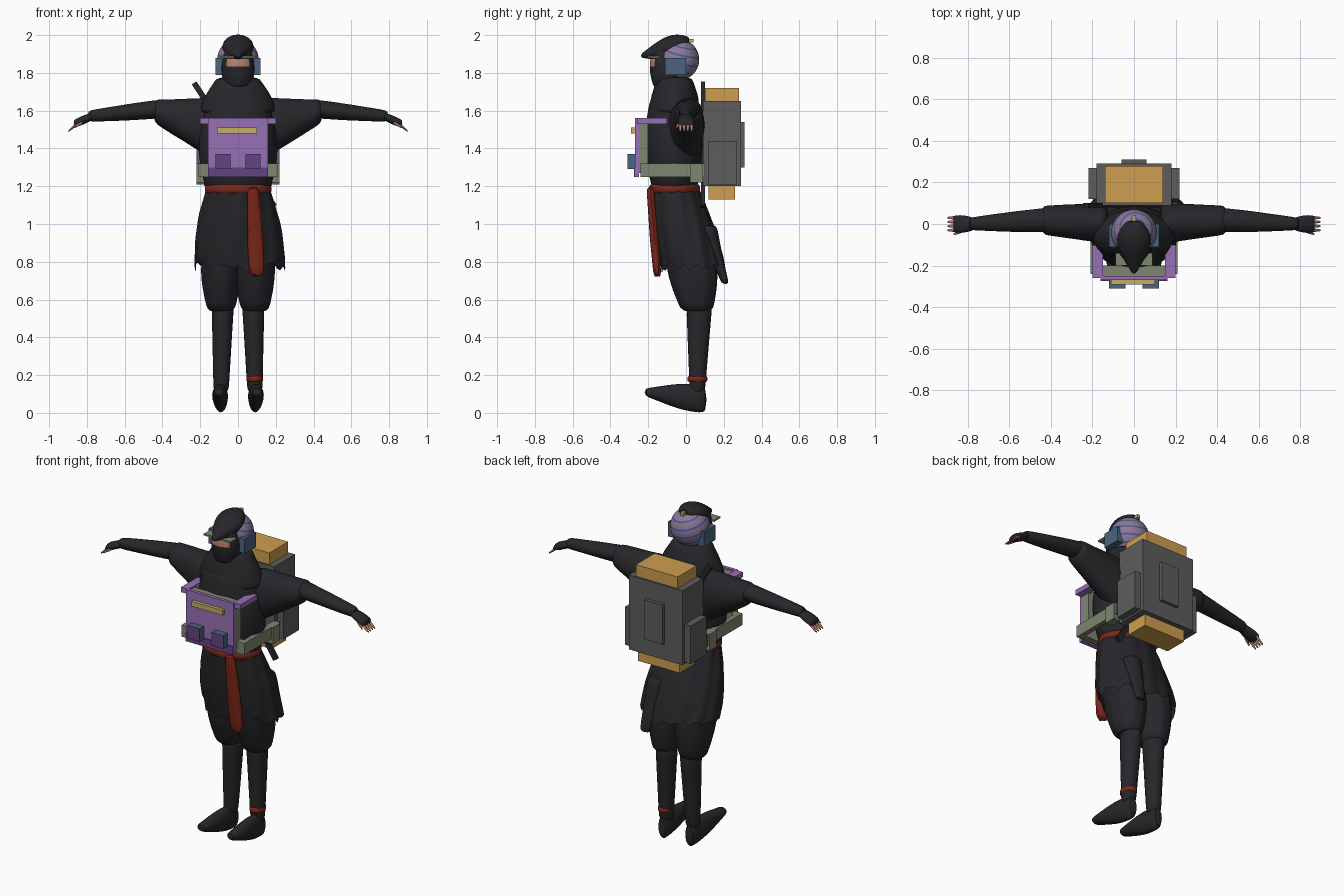
import bpy, bmesh, math, random
from mathutils import Matrix, Vector

random.seed(4)
if "Cube" in bpy.data.objects:
    bpy.data.objects.remove(bpy.data.objects["Cube"])


def material(name, *rgb):
    m = bpy.data.materials.new(name)
    m.use_nodes = True
    m.diffuse_color = (*rgb, 1)
    m.node_tree.nodes["Principled BSDF"].inputs["Base Color"].default_value = (*rgb, 1)
    return m


black = material("charcoal cloth", .02, .02, .024)
grey = material("pack grey", .11, .11, .11)
orange = material("bedroll orange", .62, .34, .08)
purple = material("armour purple", .31, .16, .47)
plum = material("dark purple", .12, .06, .22)
yellow = material("pale yellow", .55, .42, .13)
green = material("grey green", .21, .24, .16)
blue = material("slate blue", .07, .13, .21)
red = material("sash red", .2, .02, .01)
skin = material("skin", .5, .22, .15)


def finish(name, bm, materials, smooth=False, rounded=False, rule=None):
    """Turn a bmesh into an object; rule picks a material index for each face."""
    bmesh.ops.recalc_face_normals(bm, faces=bm.faces)
    bm.normal_update()
    if rule:
        for face in bm.faces:
            face.material_index = rule(face)
    mesh = bpy.data.meshes.new(name)
    bm.to_mesh(mesh)
    bm.free()
    for m in materials:
        mesh.materials.append(m)
    ob = bpy.data.objects.new(name, mesh)
    bpy.context.collection.objects.link(ob)
    if rounded:
        modifier = ob.modifiers.new("rounding", "SUBSURF")
        modifier.levels = modifier.render_levels = 1
    if smooth:
        bpy.ops.object.select_all(action="DESELECT")
        ob.select_set(True)
        bpy.context.view_layer.objects.active = ob
        bpy.ops.object.shade_smooth_by_angle(angle=math.radians(50))
    return ob


def box(name, materials, x, y, z, side=1, rule=None):
    """Box between (min, max) pairs, mirrored in x when side is -1."""
    bm = bmesh.new()
    centre = Vector((side * sum(x) / 2, sum(y) / 2, sum(z) / 2))
    size = [high - low for low, high in (x, y, z)]
    matrix = Matrix.Translation(centre) @ Matrix.Diagonal((*size, 1))
    bmesh.ops.create_cube(bm, size=1, matrix=matrix)
    return finish(name, bm, materials, rule=rule)


def tube(name, materials, start, end, first, last, bulge=0, folds=0, pleats=9,
         ragged=0, sides=20, steps=8, side=1, capped=True, rule=None):
    """Tapering elliptical tube along its longest axis, swelling in the middle, with cloth folds."""
    bm = bmesh.new()
    start, end = Vector(start), Vector(end)
    first, last = Vector(first), Vector(last)
    span = [abs(d) for d in end - start]
    axis = span.index(max(span))
    across = [i for i in range(3) if i != axis]
    rings = []
    for step in range(steps + 1):
        t = step / steps
        radius = first.lerp(last, t) * (1 + bulge * math.sin(math.pi * t))
        ring = []
        for k in range(sides):
            angle = math.tau * k / sides
            crease = 1 + folds * (math.sin(pleats * angle + 4 * t) + random.uniform(-.6, .6))
            co = start.lerp(end, t)
            co[across[0]] += radius.x * crease * math.cos(angle)
            co[across[1]] += radius.y * crease * math.sin(angle)
            if step == steps:
                co[axis] += random.uniform(-ragged, ragged)
            co.x *= side
            ring.append(bm.verts.new(co))
        rings.append(ring)
    for low, high in zip(rings, rings[1:]):
        for k in range(sides):
            bm.faces.new((low[k - 1], low[k], high[k], high[k - 1]))
    if capped:
        bm.faces.new(rings[0])
        bm.faces.new(rings[-1])
    return finish(name, bm, materials, smooth=True, rounded=True, rule=rule)


# tunic, cowl, belt and sash
tube("tunic", [black], (0, -.06, 1.15), (0, -.07, 1.7), (.16, .11), (.14, .11),
     bulge=.4, folds=.01, sides=28)
tube("cowl", [black], (0, -.06, 1.58), (0, -.06, 1.78), (.2, .13), (.11, .09),
     bulge=.1, folds=.02, pleats=4, sides=28)
tube("belt", [red], (0, -.06, 1.15), (0, -.06, 1.22), (.17, .13), (.17, .13),
     bulge=.06, folds=.01, sides=28, steps=3)
tube("sash", [red], (.08, -.19, 1.2), (.1, -.15, .72), (.03, .02), (.04, .02),
     bulge=.2, folds=.08, ragged=.03, sides=16)

# ragged skirt
tube("skirt", [black], (0, -.06, 1.18), (.01, .04, .77), (.17, .13), (.24, .17),
     bulge=.08, folds=.03, pleats=12, ragged=.04, sides=48, capped=False)
tube("skirt_tail", [black], (.11, .11, 1), (.13, .21, .68), (.06, .05), (.03, .02),
     folds=.06, ragged=.01, sides=12)

for side, word in ((1, "left"), (-1, "right")):
    # legs and feet
    tube(word + "_trouser", [black], (.09, .01, .95), (.09, .06, .53), (.08, .11), (.07, .08),
         bulge=.4, folds=.02, pleats=10, sides=32, side=side)
    tube(word + "_shin", [black], (.08, .07, .58), (.09, .06, .1), (.06, .07), (.04, .04),
         folds=.01, side=side)
    tube(word + "_foot", [black], (.1, -.22, .11), (.09, .11, .07), (.03, .02), (.03, .07),
         bulge=.4, side=side)

    # arms with wide sleeves
    tube(word + "_sleeve", [black], (.12, 0, 1.5), (.45, .02, 1.6), (.1, .17), (.07, .06),
         folds=.02, pleats=5, side=side)
    tube(word + "_forearm", [black], (.4, .02, 1.61), (.8, 0, 1.57), (.06, .05), (.03, .03),
         bulge=.05, folds=.02, pleats=4, side=side)
    tube(word + "_hand", [black], (.77, 0, 1.57), (.87, 0, 1.53), (.03, .02), (.04, .02),
         bulge=.2, side=side)
    for k in range(4):
        y = .03 - .02 * k
        tube(f"{word}_finger_{k + 1}", [skin], (.84, y, 1.54), (.9, y, 1.49), (.01, .01),
             (.005, .005), bulge=.2, sides=8, steps=3, side=side)
    tube(word + "_thumb", [skin], (.82, -.03, 1.54), (.87, -.05, 1.51), (.01, .01),
         (.005, .005), bulge=.2, sides=8, steps=3, side=side)

    # harness, pouches and pack pockets
    box(word + "_waist_strap", [green], (.18, .21), (-.24, .1), (1.25, 1.32), side)
    box(word + "_strap_buckle", [green], (.17, .22), (.02, .09), (1.22, 1.32), side)
    box(word + "_chest_bracket", [purple], (.15, .2), (-.26, -.1), (1.53, 1.56), side)
    box(word + "_pack_pocket", [grey], (.17, .22), (.12, .27), (1.21, 1.44), side)
    box(word + "_chest_pouch", [blue, plum], (.04, .12), (-.31, -.26), (1.29, 1.37), side,
        rule=lambda face: int(face.normal.y < -.5))
    box(word + "_ear_guard", [blue], (.08, .12), (-.11, 0), (1.79, 1.88), side)

tube("ankle_band", [red], (.09, .06, .16), (.09, .06, .2), (.04, .05), (.04, .05),
     bulge=.1, steps=3).dimensions.z

# chest armour
box("chest_backing", [green], (-.16, .16), (-.25, -.2), (1.27, 1.55))
box("chest_plate", [purple], (-.16, .16), (-.27, -.25), (1.25, 1.56))
box("chest_lower_band", [plum], (-.16, .16), (-.275, -.27), (1.25, 1.3))
box("chest_strip", [yellow], (-.11, .1), (-.29, -.27), (1.48, 1.51))
box("chest_base", [green], (-.21, .21), (-.24, -.2), (1.25, 1.32))

# backpack with a sword behind the back
box("pack_body", [grey], (-.18, .18), (.09, .29), (1.2, 1.65))
box("pack_back_panel", [grey], (-.06, .06), (.28, .31), (1.3, 1.54))
box("upper_roll", [orange], (-.14, .14), (.1, .28), (1.64, 1.72))
box("lower_roll", [orange], (-.14, .14), (.12, .26), (1.13, 1.2))
sword = box("sword", [black], (-.015, .015), (-.01, .01), (-.39, .39))
sword.rotation_euler.y = math.radians(-33)
sword.location = (-.02, .09, 1.42)

# masked face with an eye slit, and a pointed cap
tube("masked_face", [black, skin], (0, -.1, 1.72), (0, -.11, 1.95), (.07, .07), (.06, .06),
     bulge=.35, sides=24, steps=12,
     rule=lambda face: int(face.normal.y < -.7 and 1.83 < face.calc_center_median().z < 1.88))
tube("pointed_cap", [black], (0, -.24, 1.89), (0, .02, 1.97), (.01, .01), (.03, .02), bulge=3)
box("visor_strip", [green], (-.09, .09), (-.2, -.14), (1.88, 1.89))
box("cap_ridge", [yellow], (-.01, .01), (-.03, .04), (1.96, 1.98))

# banded helmet: the colour follows each ring of faces
bm = bmesh.new()
bands = 30
bmesh.ops.create_uvsphere(bm, u_segments=40, v_segments=bands, radius=.11)


def band_colour(face):
    ring = int(face.calc_center_median().angle(Vector((0, 0, 1))) / math.pi * bands)
    return (0, 1, 0, 2)[ring % 4]


helmet = finish("banded_helmet", bm, [purple, green, blue], smooth=True, rule=band_colour)
helmet.location = (0, -.04, 1.87)
helmet.rotation_euler = (math.radians(-14), math.radians(8), 0)
